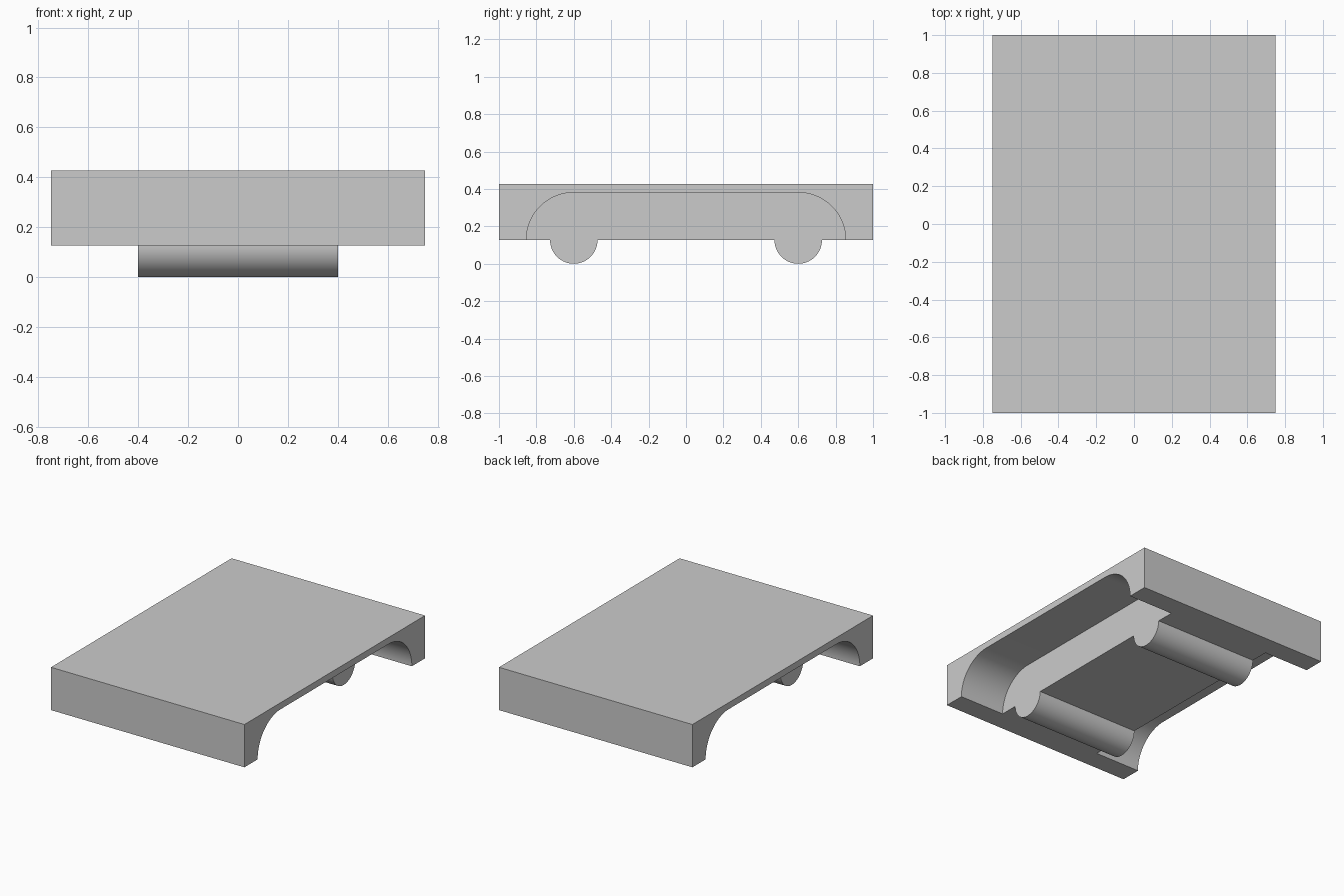
import bpy, bmesh, math

if "Cube" in bpy.data.objects:
    bpy.data.objects.remove(bpy.data.objects["Cube"])

R = 0.127        # roller radius, also height of the underside
ARCH = 0.254     # arch corner radius
AXLE_Y = 0.6


def extrude_x(name, profile, x0, x1):
    """Solid from a (y, z) profile swept along x."""
    bm = bmesh.new()
    face = bm.faces.new([bm.verts.new((x0, y, z)) for y, z in profile])
    out = bmesh.ops.extrude_face_region(bm, geom=[face])
    moved = [v for v in out["geom"] if isinstance(v, bmesh.types.BMVert)]
    bmesh.ops.translate(bm, verts=moved, vec=(x1 - x0, 0, 0))
    bmesh.ops.recalc_face_normals(bm, faces=bm.faces)
    mesh = bpy.data.meshes.new(name)
    bm.to_mesh(mesh)
    bm.free()
    ob = bpy.data.objects.new(name, mesh)
    bpy.context.collection.objects.link(ob)
    return ob


def arc(cy, cz, r, a0, a1, n):
    return [(cy + r * math.cos(math.radians(a0 + (a1 - a0) * i / n)),
             cz + r * math.sin(math.radians(a0 + (a1 - a0) * i / n)))
            for i in range(n + 1)]


def boolean(target, tool, operation):
    mod = target.modifiers.new(tool.name, 'BOOLEAN')
    mod.operation = operation
    mod.solver = 'EXACT'
    mod.object = tool
    bpy.context.view_layer.objects.active = target
    bpy.ops.object.modifier_apply(modifier=mod.name)
    bpy.data.objects.remove(tool)


# Main slab
body = extrude_x("chassis_body", [(-1, R), (1, R), (1, R + 0.3), (-1, R + 0.3)], -0.75, 0.75)

# Front and rear rollers, left overlong so the side recesses trim them flush
for y in (-AXLE_Y, AXLE_Y):
    boolean(body, extrude_x("roller", arc(y, R, R, 0, 360 * 63 / 64, 63), -0.6, 0.6), 'UNION')

# Long arched recess on each side
arch = (arc(AXLE_Y, R, ARCH, 0, 90, 24) + arc(-AXLE_Y, R, ARCH, 90, 180, 24)
        + [(-AXLE_Y - ARCH, -0.2), (AXLE_Y + ARCH, -0.2)])
for side in (-1, 1):
    boolean(body, extrude_x("side_recess", arch, side * 0.4, side * 0.9), 'DIFFERENCE')

# Smooth curves, sharp corners
bpy.ops.object.select_all(action='DESELECT')
body.select_set(True)
bpy.context.view_layer.objects.active = body
bpy.ops.object.shade_smooth_by_angle(angle=math.radians(30))
